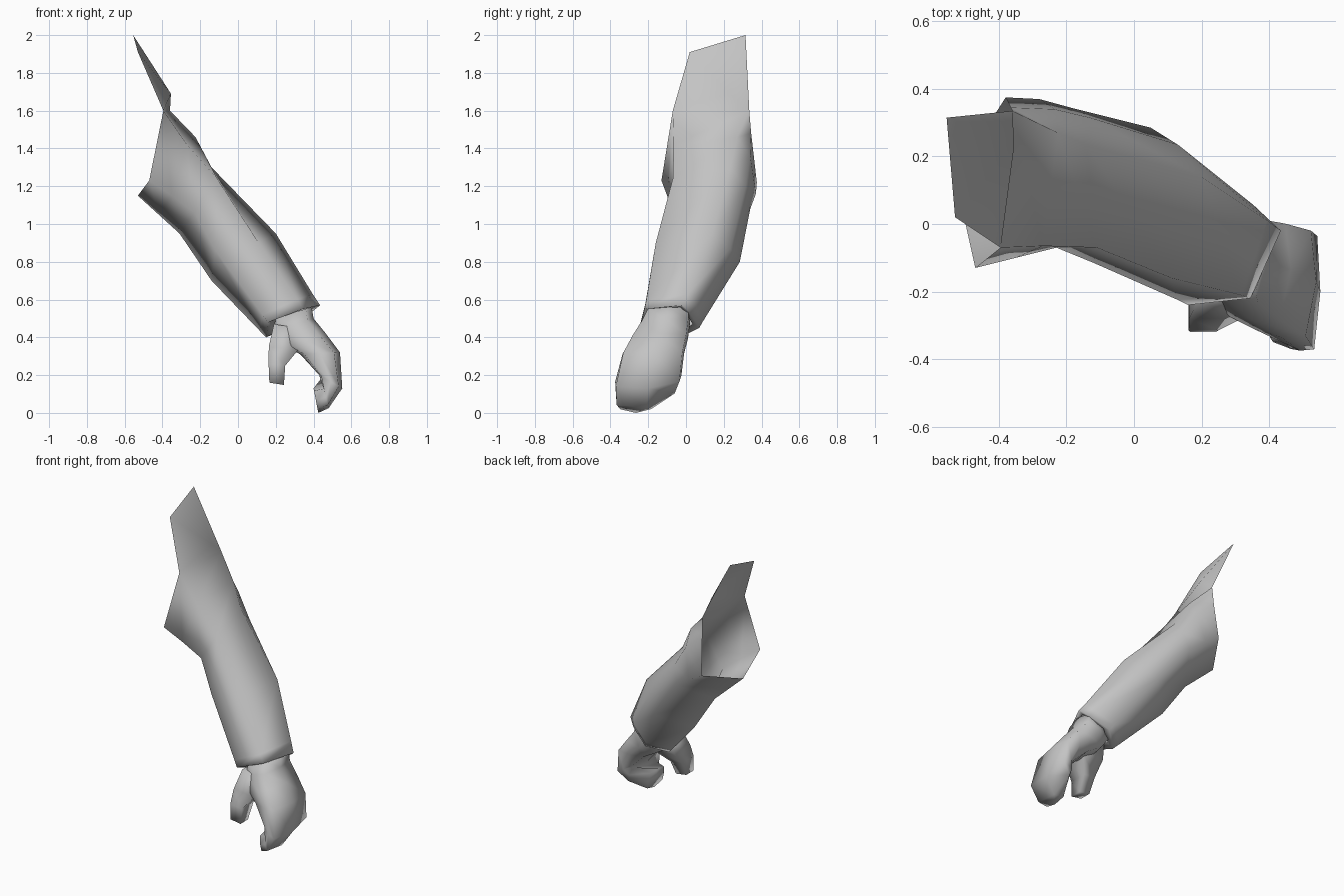
import bpy, bmesh, math

cube = bpy.data.objects.get("Cube")
if cube:
    bpy.data.objects.remove(cube, do_unlink=True)

grey = bpy.data.materials.new("plain grey")
grey.use_nodes = True
GREY = (0.55, 0.55, 0.55, 1)
grey.diffuse_color = GREY
grey.node_tree.nodes["Principled BSDF"].inputs["Base Color"].default_value = GREY


def loft(name, rings, caps=(False, False), extra=None, angle=150):
    """Skin a list of equal-sized rings; extra may add more faces to the mesh."""
    bm = bmesh.new()
    vs = [[bm.verts.new(p) for p in ring] for ring in rings]
    n = len(vs[0])
    for a, b in zip(vs, vs[1:]):
        for i in range(n):
            j = (i + 1) % n
            bm.faces.new((a[i], a[j], b[j], b[i]))
    if caps[0]:
        bm.faces.new(vs[0][::-1])
    if caps[1]:
        bm.faces.new(vs[-1])
    if extra:
        extra(bm, vs)
    bmesh.ops.recalc_face_normals(bm, faces=bm.faces)
    me = bpy.data.meshes.new(name)
    bm.to_mesh(me)
    bm.free()
    ob = bpy.data.objects.new(name, me)
    bpy.context.collection.objects.link(ob)
    me.materials.append(grey)
    bpy.ops.object.select_all(action='DESELECT')
    ob.select_set(True)
    bpy.context.view_layer.objects.active = ob
    bpy.ops.object.shade_smooth_by_angle(angle=math.radians(angle))
    return ob


# Sleeve: six-sided rings (front top, front bottom, bottom, back bottom, back, top)
sleeve_rings = [
    [(-.395, -.07, 1.60), (-.47, -.13, 1.23), (-.53, .14, 1.15),
     (-.38, .375, 1.22), (-.365, .345, 1.48), (-.36, .335, 1.60)],
    [(-.27, -.065, 1.42), (-.35, -.10, 1.15), (-.42, .135, 1.05),
     (-.28, .37, 1.16), (-.235, .34, 1.36), (-.225, .27, 1.46)],
    [(-.11, -.07, 1.24), (-.23, -.07, 1.06), (-.31, .13, .95),
     (-.17, .34, 1.08), (-.13, .315, 1.20), (-.14, .235, 1.30)],
    [(.11, -.16, .90), (-.12, -.115, .86), (-.14, .11, .70),
     (.05, .285, .80), (.13, .235, .87), (.20, .14, .95)],
    [(.315, -.21, .60), (.13, -.225, .52), (.115, -.015, .435),
     (.24, .09, .485), (.355, .055, .57), (.395, .01, .63)],
    [(.345, -.22, .55), (.16, -.24, .48), (.15, -.03, .40),
     (.26, .07, .45), (.385, .02, .53), (.435, -.02, .57)],
    # short hem turned inwards
    [(.33, -.19, .55), (.20, -.205, .50), (.19, -.03, .43),
     (.28, .035, .47), (.365, .0, .53), (.395, -.03, .56)],
]


def shoulder_flap(bm, vs):
    c, d = vs[0][0], vs[0][5]
    a, b, e = (bm.verts.new(p) for p in
               ((-.555, .315, 2.0), (-.53, .02, 1.91), (-.355, .23, 1.69)))
    for face in ((c, d, e), (c, e, b), (b, e, a), (a, e, d)):
        bm.faces.new(face)


loft("sleeve", sleeve_rings, extra=shoulder_flap)


# Mitten hand: each row is outer (x, z), inner (x, z), front y, back y, lift of the back edge
def hand_ring(ox, oz, ix, iz, yf, yb, lift):
    ym, w = (yf + yb) / 2, (yb - yf)
    cx, cz = (ox + ix) / 2, (oz + iz) / 2
    bx, bz = ox * .85 + cx * .15, oz * .85 + cz * .15
    ex, ez = ox * .7 + cx * .3, oz * .7 + cz * .3
    fx, fz = ix * .8 + cx * .2, iz * .8 + cz * .2
    return [(ex, yf + .01 * w, ez), (ox, ym, oz), (bx, yb - .03 * w, bz + lift),
            (cx, yb, cz + lift), (fx, yb - .08 * w, fz + lift),
            (ix, ym, iz), (fx, yf + .08 * w, fz), (cx, yf, cz)]


hand_rows = [
    (.39, .56, .19, .50, -.205, .02, 0),
    (.40, .50, .185, .43, -.235, .02, 0),
    (.465, .42, .235, .36, -.285, .01, 0),
    (.54, .32, .33, .31, -.335, -.01, 0),
    (.552, .13, .43, .20, -.375, -.025, .03),
    (.48, .025, .45, .14, -.37, -.05, .07),
    (.425, 0, .40, .13, -.35, -.18, .01),
]
loft("hand", [hand_ring(*r) for r in hand_rows], caps=(True, True))


# Thumb: four-sided rings given as left x, right x, front y, back y, left z, right z
def thumb_ring(x0, x1, y0, y1, z0, z1):
    return [(x0, y0, z0), (x1, y0, z1), (x1, y1, z1), (x0, y1, z0)]


thumb_rows = [
    (.19, .38, -.225, -.06, .47, .44),
    (.163, .32, -.28, -.11, .35, .335),
    (.162, .25, -.315, -.19, .26, .25),
    (.166, .243, -.32, -.24, .16, .148),
]
loft("thumb", [thumb_ring(*r) for r in thumb_rows], caps=(True, True))
